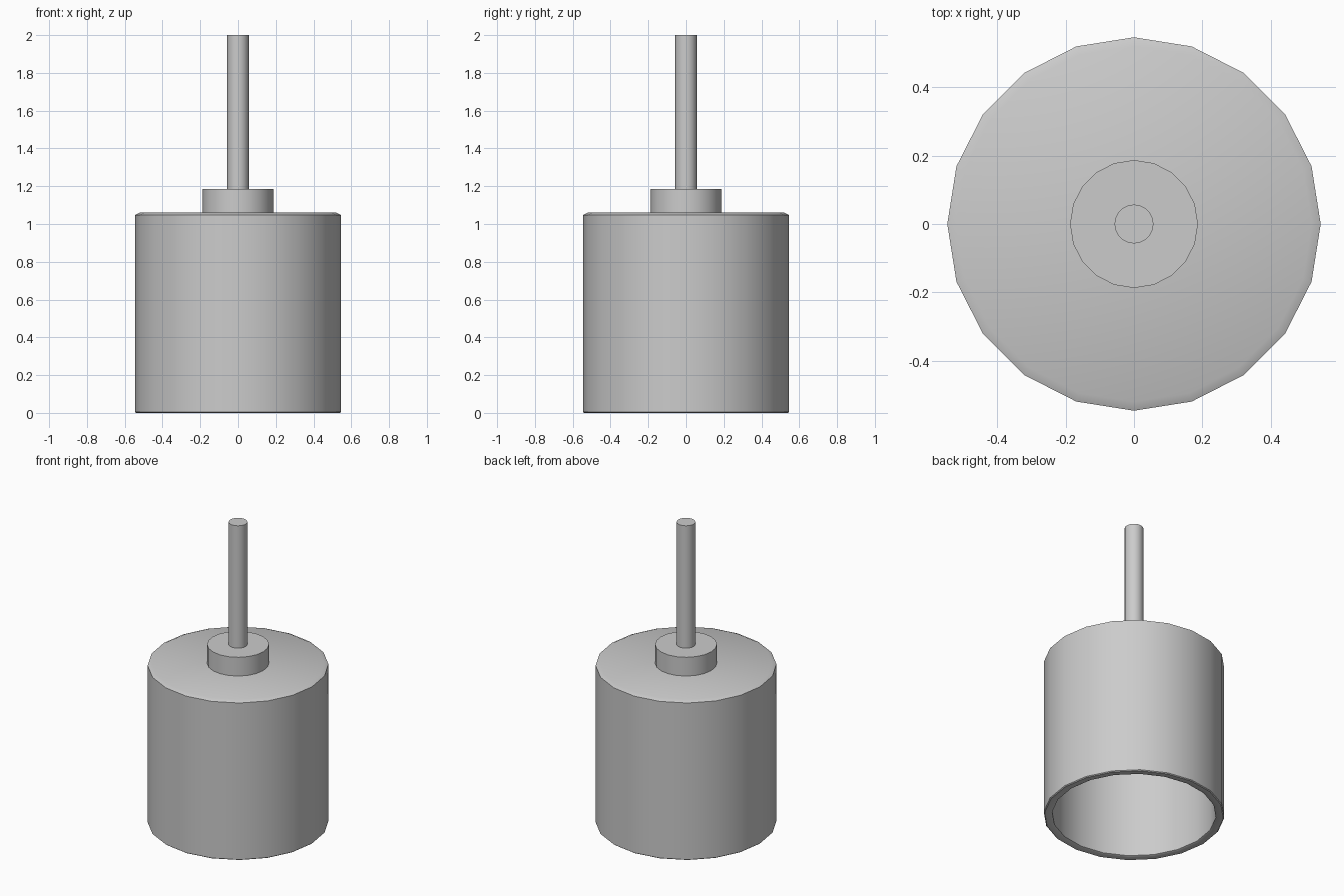
import bpy, bmesh
from math import cos, sin, pi, radians

cube = bpy.data.objects.get("Cube")
if cube:
    bpy.data.objects.remove(cube, do_unlink=True)

GREY = (0.6, 0.6, 0.6, 1)
metal = bpy.data.materials.new("plain grey")
metal.use_nodes = True
metal.diffuse_color = GREY
metal.node_tree.nodes["Principled BSDF"].inputs["Base Color"].default_value = GREY
SIDES = 20


def lathe(name, profile):
    """Revolve (radius, z) points; a zero radius closes the end with one cap face."""
    bm = bmesh.new()
    rings = []
    for r, z in profile:
        rings.append([bm.verts.new((r * cos(2 * pi * i / SIDES), r * sin(2 * pi * i / SIDES), z))
                      for i in range(SIDES)])
    for low, high in zip(rings, rings[1:]):
        for i in range(SIDES):
            j = (i + 1) % SIDES
            bm.faces.new((low[i], low[j], high[j], high[i]))
    bm.faces.new(rings[0])
    bm.faces.new(rings[-1])
    bmesh.ops.recalc_face_normals(bm, faces=bm.faces)
    mesh = bpy.data.meshes.new(name)
    bm.to_mesh(mesh)
    bm.free()
    mesh.materials.append(metal)
    obj = bpy.data.objects.new(name, mesh)
    bpy.context.collection.objects.link(obj)
    bpy.ops.object.select_all(action="DESELECT")
    obj.select_set(True)
    bpy.context.view_layer.objects.active = obj
    bpy.ops.object.shade_smooth_by_angle(angle=radians(30))
    return obj


# Hollow cup, open underneath, with a narrow chamfer round the top edge
lathe("cup_body", [(0.495, 1.01), (0.495, 0.005), (0.505, 0), (0.54, 0), (0.546, 0.005),
                   (0.546, 1.048), (0.52, 1.06)])

# Collar and shaft stacked on the top
lathe("collar", [(0.187, 1.05), (0.187, 1.185)])
lathe("shaft", [(0.057, 1.17), (0.057, 2)])
